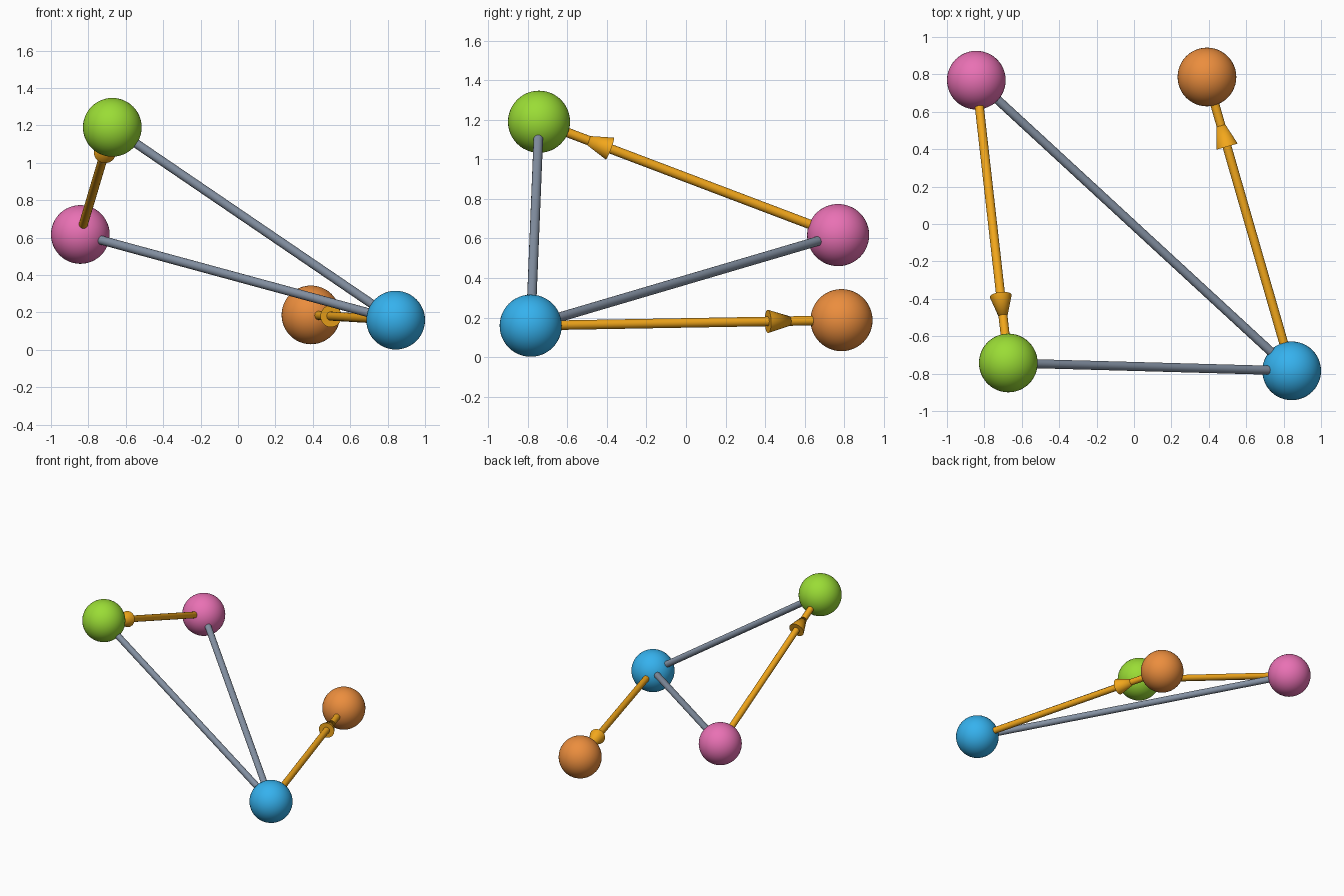
import bpy
import math
from mathutils import Vector

if "Cube" in bpy.data.objects:
    bpy.data.objects.remove(bpy.data.objects["Cube"])

BALL_R = 0.157
ROD_R = 0.024
HEAD_R = 0.059
HEAD_LEN = 0.195


def material(name, srgb):
    mat = bpy.data.materials.new(name)
    mat.diffuse_color = [c ** 2.2 for c in srgb] + [1.0]
    mat.use_nodes = True
    mat.node_tree.nodes["Principled BSDF"].inputs["Base Color"].default_value = mat.diffuse_color
    return mat


def finish(name, mat):
    obj = bpy.context.object
    obj.name = name
    obj.data.materials.append(mat)
    bpy.ops.object.shade_smooth_by_angle(angle=math.radians(40))
    return obj


def aim(a, b):
    return (b - a).to_track_quat('Z', 'Y').to_euler()


def rod(name, a, b, mat):
    bpy.ops.mesh.primitive_cylinder_add(vertices=24, radius=ROD_R, depth=(b - a).length,
                                        location=(a + b) / 2, rotation=aim(a, b))
    finish(name, mat)


def arrow_head(name, a, b, mat):
    # Cone sits on the shaft at roughly four fifths of its length
    bpy.ops.mesh.primitive_cone_add(vertices=32, radius1=HEAD_R, radius2=0, depth=HEAD_LEN,
                                    location=a.lerp(b, 0.823), rotation=aim(a, b))
    finish(name, mat)


# Node positions and colours
nodes = {
    "blue": (Vector((0.843, -0.785, 0.159)), (0.22, 0.69, 0.93)),
    "pink": (Vector((-0.843, 0.769, 0.617)), (0.91, 0.44, 0.70)),
    "green": (Vector((-0.672, -0.743, 1.19)), (0.60, 0.86, 0.22)),
    "orange": (Vector((0.39, 0.786, 0.187)), (0.92, 0.55, 0.25)),
}
grey = material("slate", (0.52, 0.57, 0.64))
amber = material("amber", (0.95, 0.65, 0.13))

# Balls
for label, (pos, colour) in nodes.items():
    bpy.ops.mesh.primitive_uv_sphere_add(segments=48, ring_count=24, radius=BALL_R, location=pos)
    finish(label + "_ball", material(label, colour))

# Plain links
for start, end in (("blue", "pink"), ("blue", "green")):
    rod(f"link_{start}_{end}", nodes[start][0], nodes[end][0], grey)

# Directed links with arrow heads
for start, end in (("pink", "green"), ("blue", "orange")):
    a, b = nodes[start][0], nodes[end][0]
    rod(f"arrow_shaft_{start}_{end}", a, b, amber)
    arrow_head(f"arrow_head_{start}_{end}", a, b, amber)
